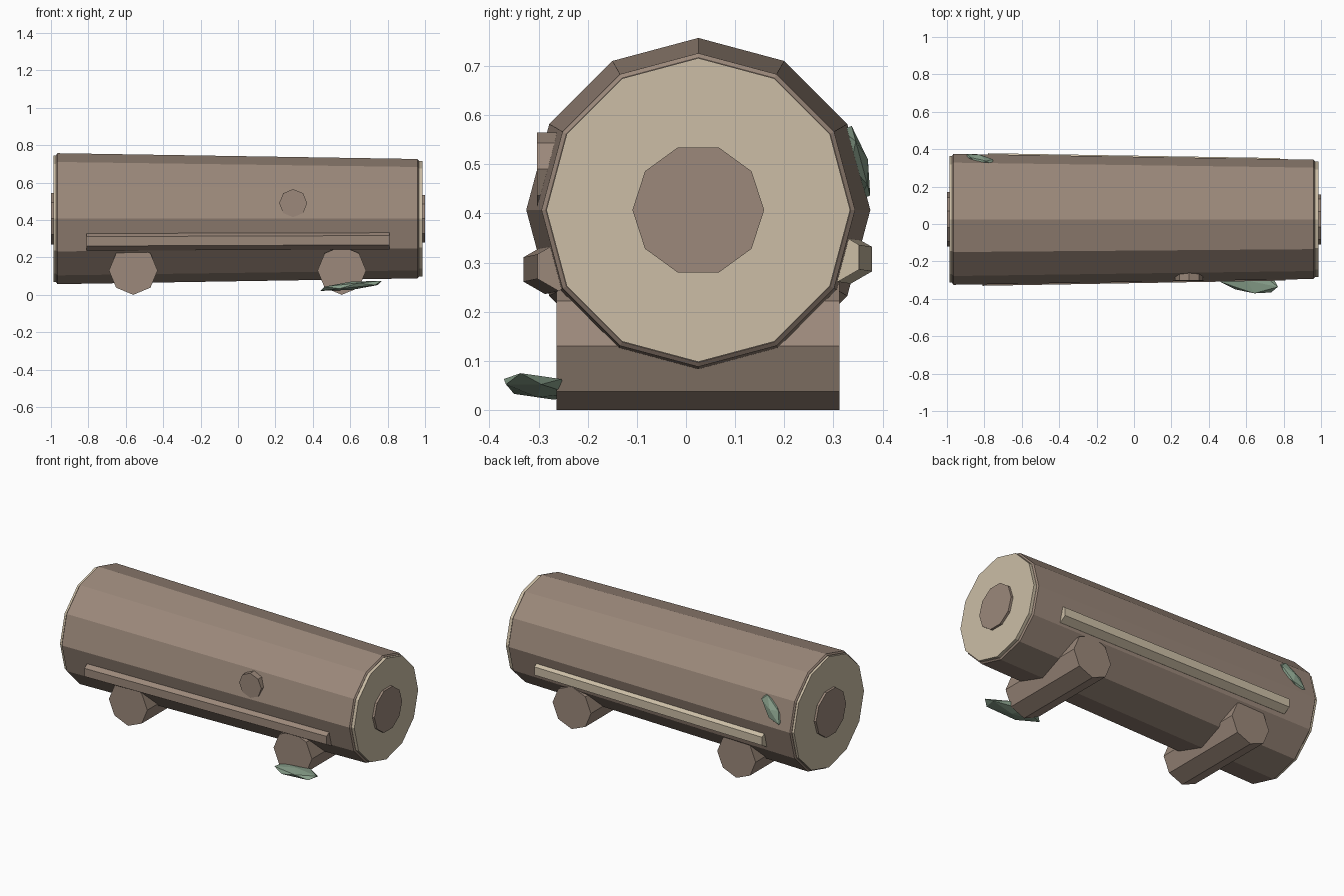
import bpy, math
from mathutils import Vector, Matrix

if "Cube" in bpy.data.objects:
    bpy.data.objects.remove(bpy.data.objects["Cube"])


def material(name, rgb):
    m = bpy.data.materials.new(name)
    lin = [c / 12.92 if c < 0.04045 else ((c + 0.055) / 1.055) ** 2.4 for c in rgb]
    m.diffuse_color = (*lin, 1)
    m.use_nodes = True
    m.node_tree.nodes["Principled BSDF"].inputs["Base Color"].default_value = m.diffuse_color
    return m


BARK = material("bark brown", (0.61, 0.535, 0.48))
WOOD = material("cut wood cream", (0.80, 0.745, 0.65))
LEAF = material("leaf green", (0.53, 0.62, 0.54))

CY, CZ = 0.025, 0.407   # log axis


def add(name, verts, faces, mat):
    me = bpy.data.meshes.new(name)
    me.from_pydata(verts, [], faces)
    me.materials.append(mat)
    ob = bpy.data.objects.new(name, me)
    bpy.context.collection.objects.link(ob)
    return ob


def prism(name, rings, sides, mat, phase=0.0):
    """Faceted tube through rings of (centre, radius), closed at both ends."""
    axis = (Vector(rings[-1][0]) - Vector(rings[0][0])).normalized()
    # side vector is horizontal, phase 0 puts a corner on it
    side = Vector((0, 0, 1)).cross(axis).normalized()
    up = axis.cross(side)
    verts, faces = [], []
    for centre, r in rings:
        for i in range(sides):
            a = phase + 2 * math.pi * i / sides
            verts.append(Vector(centre) + r * (math.cos(a) * side + math.sin(a) * up))
    for k in range(len(rings) - 1):
        for i in range(sides):
            j = (i + 1) % sides
            faces.append((k * sides + i, k * sides + j,
                          (k + 1) * sides + j, (k + 1) * sides + i))
    last = (len(rings) - 1) * sides
    faces.append(tuple(reversed(range(sides))))
    faces.append(tuple(range(last, last + sides)))
    return add(name, verts, faces, mat)


def on_axis(x):
    return (x, CY, CZ)


# Tapered log with slightly chamfered rims
prism("log", [(on_axis(-0.972), 0.341), (on_axis(-0.965), 0.35),
              (on_axis(0.96), 0.319), (on_axis(0.967), 0.310)], 12, BARK)

# Cut ends and heartwood discs
for side, s, r_cut, r_core in (("left", -1, 0.338, 0.145), ("right", 1, 0.309, 0.134)):
    prism(side + "_cut_end", [(on_axis(s * 0.95), r_cut), (on_axis(s * 0.986), r_cut)], 12, WOOD)
    prism(side + "_heartwood", [(on_axis(s * 0.97), r_core), (on_axis(s * 1.0), r_core)], 10, BARK)

# Round cross logs under the main log
for side, x in (("left", -0.56), ("right", 0.555)):
    prism(side + "_support", [((x, -0.263, 0.13), 0.13), ((x, 0.312, 0.13), 0.13)], 8, BARK)

# Side strips following the taper
hexa = math.pi / 6
prism("front_strip", [((-0.81, -0.287, 0.286), 0.05), ((0.81, -0.259, 0.292), 0.05)], 6, BARK, hexa)
prism("back_strip", [((-0.78, 0.335, 0.307), 0.05), ((0.78, 0.309, 0.311), 0.05)], 6, WOOD, hexa)

# Branch stub on the front
prism("branch_stub", [((0.295, -0.303, 0.49), 0.075), ((0.295, -0.2, 0.49), 0.075)], 8, BARK)


# Faceted leaves
def leaf(name, centre, length_dir, normal, half):
    u = Vector(length_dir).normalized()
    n = Vector(normal)
    n = (n - n.dot(u) * u).normalized()
    v = n.cross(u)
    bpy.ops.mesh.primitive_ico_sphere_add(subdivisions=1, radius=1)
    ob = bpy.context.object
    ob.name = name
    ob.data.name = name
    basis = Matrix((u, v, n)).transposed()
    for vert in ob.data.vertices:
        c = vert.co
        vert.co = Vector(centre) + basis @ Vector((c.x * half[0], c.y * half[1], c.z * half[2]))
    ob.data.materials.append(LEAF)


leaf("front_leaf", (0.605, -0.302, 0.048), (0.96, -0.2, 0.1), (0, 0, 1), (0.19, 0.07, 0.022))
leaf("back_leaf", (-0.825, 0.345, 0.503), (-0.13, 0.036, -0.135), (0, 0.966, 0.259), (0.11, 0.045, 0.026))
